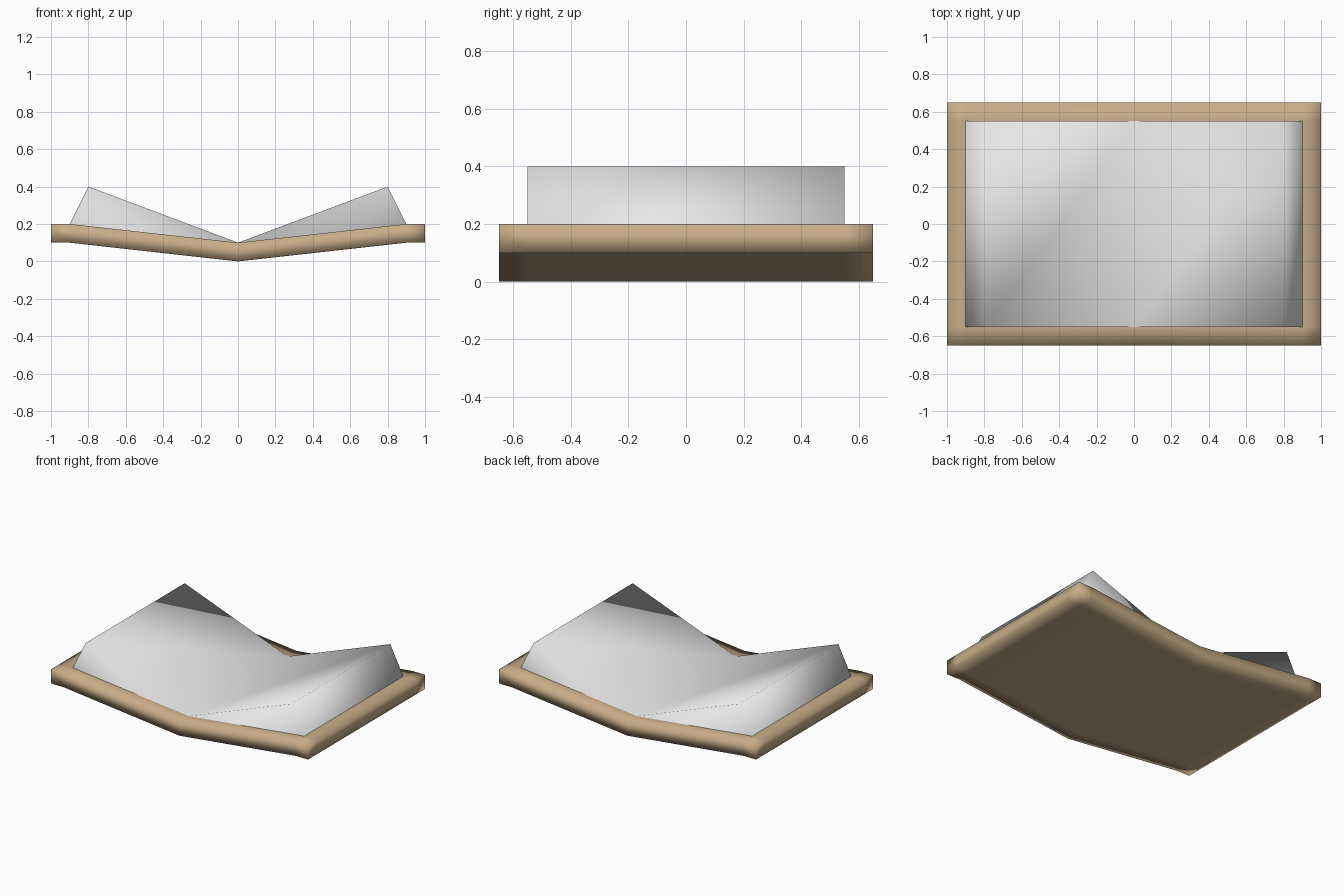
import bpy, bmesh

if "Cube" in bpy.data.objects:
    bpy.data.objects.remove(bpy.data.objects["Cube"])


def material(name, rgb):
    m = bpy.data.materials.new(name)
    m.diffuse_color = (*rgb, 1)
    m.use_nodes = True
    m.node_tree.nodes["Principled BSDF"].inputs["Base Color"].default_value = m.diffuse_color
    return m


def finish(bm, name, mat):
    for f in bm.faces:
        f.smooth = True
    mesh = bpy.data.meshes.new(name)
    bm.to_mesh(mesh)
    bm.free()
    mesh.materials.append(mat)
    obj = bpy.data.objects.new(name, mesh)
    bpy.context.collection.objects.link(obj)
    return obj


def sheet(bm, profile, ys, dz=0.0):
    """Sweep an (x, z) profile along y; returns columns of vertices."""
    cols = [[bm.verts.new((x, y, z + dz)) for y in ys] for x, z in profile]
    for a, b in zip(cols, cols[1:]):
        for j in range(len(ys) - 1):
            bm.faces.new((a[j], b[j], b[j + 1], a[j + 1]))
    return cols


# Cover: thick bent board with a narrow border loop, softly shaded
bm = bmesh.new()
profile = [(-1, 0.2), (-0.9, 0.2), (0, 0.1), (0.9, 0.2), (1, 0.2)]
ys = [-0.65, -0.55, 0.55, 0.65]
top = sheet(bm, profile, ys)
rim = [e for e in bm.edges if e.is_boundary]
bottom = sheet(bm, profile, ys, -0.1)
below = {t: b for tc, bc in zip(top, bottom) for t, b in zip(tc, bc)}
for e in rim:
    p, q = e.verts
    bm.faces.new((p, q, below[q], below[p]))
bmesh.ops.recalc_face_normals(bm, faces=bm.faces[:])
finish(bm, "book_cover", material("tan cover", (0.578, 0.418, 0.246)))

# Pages: two raised wedges meeting at the spine, with end caps
bm = bmesh.new()
cols = sheet(bm, [(-0.9, 0.2), (-0.8, 0.4), (0, 0.1), (0.8, 0.4), (0.9, 0.2)],
             [-0.55, 0.55])
for k in (0, 2):
    a, b, c = cols[k:k + 3]
    bm.faces.new((a[0], c[0], b[0]))
    bm.faces.new((a[1], b[1], c[1]))
finish(bm, "book_pages", material("paper white", (0.8, 0.8, 0.8)))
